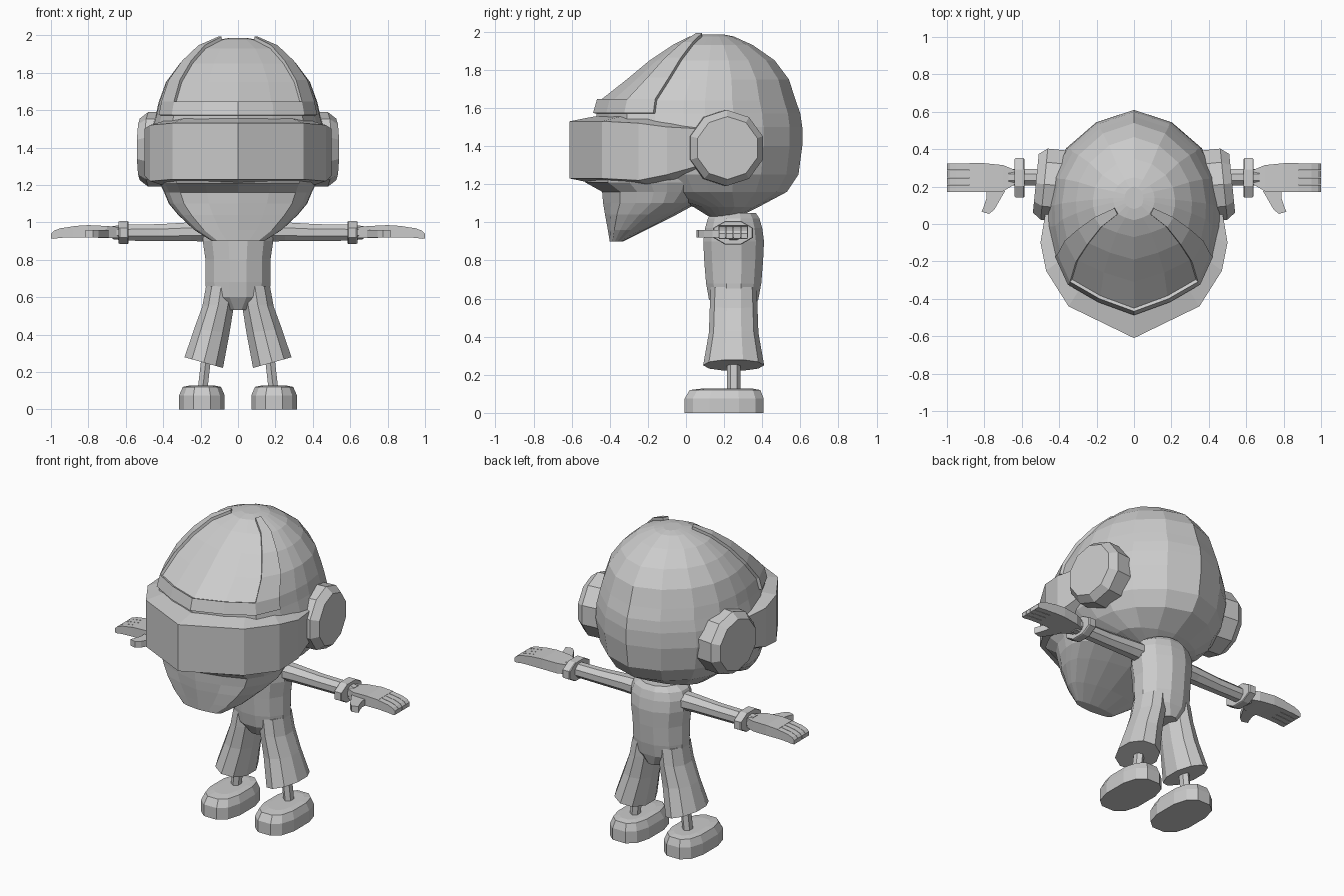
import bpy, bmesh, math
from mathutils import Vector

if "Cube" in bpy.data.objects:
    bpy.data.objects.remove(bpy.data.objects["Cube"])

grey = bpy.data.materials.new("plain_grey")
grey.diffuse_color = (0.6, 0.6, 0.6, 1)
grey.use_nodes = True
grey.node_tree.nodes["Principled BSDF"].inputs["Base Color"].default_value = grey.diffuse_color


def finish(name, bm, mirror=False):
    bmesh.ops.recalc_face_normals(bm, faces=bm.faces)
    me = bpy.data.meshes.new(name)
    bm.to_mesh(me)
    bm.free()
    me.materials.append(grey)
    ob = bpy.data.objects.new(name, me)
    bpy.context.collection.objects.link(ob)
    if mirror:
        ob.modifiers.new("mirror", 'MIRROR').use_mirror_merge = False
    return ob


def loft(name, rings, mirror=False):
    """Skin closed rings of equal length and cap both ends."""
    bm = bmesh.new()
    vs = [[bm.verts.new(p) for p in r] for r in rings]
    n = len(vs[0])
    for a, b in zip(vs, vs[1:]):
        for i in range(n):
            bm.faces.new((a[i], a[(i + 1) % n], b[(i + 1) % n], b[i]))
    bm.faces.new(vs[0])
    bm.faces.new(vs[-1])
    return finish(name, bm, mirror)


FRONT = [(0, 1), (.42, .88), (.78, .72), (.93, .46), (.99, .2)]
BACK = [(1, 0), (.95, .3), (.77, .6), (.43, .87)]


def head_ring(z, yf, yb, w, yw):
    """Keeled front, rounded back, widest at yw."""
    half = [(w * x, yw + (yf - yw) * t, z) for x, t in FRONT]
    half += [(w * x, yw + (yb - yw) * t, z) for x, t in BACK]
    return half + [(0, yb, z)] + [(-x, y, z) for x, y, z in half[:0:-1]]


def oval(z, cx, cy, rx, ry, n=10, tilt=0.0, power=1.0):
    pts = []
    for i in range(n):
        a = 2 * math.pi * (i + .5) / n
        c, s = math.cos(a), math.sin(a)
        c = math.copysign(abs(c) ** power, c)
        s = math.copysign(abs(s) ** power, s)
        pts.append((cx + rx * c, cy + ry * s, z + tilt * c))
    return pts


def x_ring(x, cy, cz, ry, rz, n=8):
    k = 1 / math.cos(math.pi / n)
    return [(x, cy + ry * k * math.cos(2 * math.pi * (i + .5) / n),
             cz + rz * k * math.sin(2 * math.pi * (i + .5) / n)) for i in range(n)]


def rect(x, y0, y1, z0, z1):
    return [(x, y0, z0), (x, y1, z0), (x, y1, z1), (x, y0, z1)]


# Helmet shell
dome = [(1.57, -.47, .60, .44, .10), (1.64, -.45, .575, .425, .10),
        (1.75, -.31, .54, .385, .11), (1.85, -.19, .465, .31, .12),
        (1.93, -.07, .35, .22, .13), (1.975, .02, .25, .11, .14)]
low = [(1.03, .12, .28, .12, .2), (1.08, .04, .38, .27, .2),
       (1.16, -.28, .53, .38, .12), (1.25, -.40, .59, .44, .1),
       (1.40, -.46, .61, .47, .1), (1.50, -.47, .61, .46, .1)]
loft("helmet", [head_ring(*r) for r in low + dome + [(1.985, .08, .2, .05, .14)]])

# Raised rim framing the front of the helmet
bm = bmesh.new()
rows = []
for r in dome:
    ring = head_ring(*r)
    row = [ring[i] for i in (-3, -2, -1, 0, 1, 2, 3)]
    rows.append([bm.verts.new(p) for p in row])
for j in range(len(rows) - 1):
    for i in range(6):
        if j == 0 or i in (0, 5):
            bm.faces.new((rows[j][i], rows[j][i + 1], rows[j + 1][i + 1], rows[j + 1][i]))
bm.verts.ensure_lookup_table()
for v in [v for v in bm.verts if not v.link_faces]:
    bm.verts.remove(v)
centre = Vector((0, .1, 1.45))
ext = bmesh.ops.extrude_face_region(bm, geom=bm.faces[:])
for v in [g for g in ext["geom"] if isinstance(g, bmesh.types.BMVert)]:
    v.co += (v.co - centre).normalized() * .018
finish("helmet_rim", bm)

# Visor band wrapping the front and sides
VISOR = [(0, -.61, 1.23, 1.53), (.35, -.44, 1.23, 1.53), (.47, -.25, 1.22, 1.52),
         (.5, -.10, 1.25, 1.50), (.47, .08, 1.30, 1.49)]


def visor_ring(top, shrink):
    half = []
    for x, y, z0, z1 in VISOR:
        z = z1 if top else z0
        if shrink < 1:
            z += .025 if top else -.03
        half.append((x * shrink, .1 + (y - .1) * shrink, z))
    return half + [(-x, y, z) for x, y, z in half[:0:-1]]


loft("visor", [visor_ring(False, .8), visor_ring(False, 1), visor_ring(True, 1),
               visor_ring(True, .82)])

# Jaw and chin below the visor
loft("jaw", [head_ring(*r) for r in (
    (.90, -.40, -.33, .14, -.35), (.96, -.41, -.21, .235, -.29),
    (1.04, -.425, -.05, .32, -.2), (1.10, -.435, .06, .37, -.12),
    (1.16, -.44, .15, .395, -.1), (1.21, -.53, .2, .42, -.1),
    (1.26, -.53, .2, .43, -.1))])

# Ear pads, leaning slightly backwards
ear = []
for d, r in ((-.10, .20), (.03, .20), (.075, .165)):
    ring = []
    for p in x_ring(.45 + d, 0, 1.39, r * .95, r * .95, 10):
        ring.append((p[0] - .10 * p[1], p[1] + .21 + d * .1, p[2]))
    ear.append(ring)
loft("ear_pad", ear, True)

# Torso
loft("torso", [oval(z, 0, cy, rx, ry, 12) for z, cy, rx, ry in (
    (.53, .26, .07, .10), (.60, .25, .175, .135), (.68, .25, .18, .15),
    (.80, .25, .18, .16), (.90, .25, .195, .165), (.97, .25, .195, .155),
    (1.02, .25, .175, .14), (1.05, .25, .13, .12))])

# Flared trouser legs
loft("trouser_leg", [oval(z, cx, cy, rx, ry, 10, t) for z, cx, cy, rx, ry, t in (
    (.66, .09, .25, .085, .12, 0), (.56, .105, .25, .09, .125, -.01),
    (.42, .14, .25, .10, .13, .01), (.25, .183, .25, .108, .16, .03))], True)

# Ankles and shoes
loft("ankle", [oval(.32, .165, .25, .03, .035, 6), oval(.10, .19, .25, .03, .035, 6)], True)
loft("shoe", [oval(z, .193, cy, rx, ry, 12, 0, .75) for z, cy, rx, ry in (
    (0, .20, .125, .213), (.075, .20, .125, .213), (.12, .205, .105, .19),
    (.127, .215, .07, .14))], True)

# Arms and cuffs
loft("arm", [x_ring(x, .25, z, ry, rz) for x, z, ry, rz in (
    (.12, .95, .06, .055), (.25, .95, .052, .05), (.42, .945, .045, .045),
    (.60, .945, .045, .043), (.67, .945, .045, .035))], True)
loft("cuff", [x_ring(x, .247, .945, r, r * .58) for x, r in (
    (.585, .10), (.59, .105), (.632, .105), (.638, .10))], True)

# Hand: palm, four fingers and thumb
loft("palm", [rect(*r) for r in (
    (.64, .21, .29, .915, .975), (.70, .175, .315, .915, .98),
    (.80, .17, .325, .92, .985), (.88, .172, .325, .92, .98))], True)
for i in range(4):
    y0 = .172 + i * .0385
    loft("finger_%d" % (i + 1), [rect(x, y0, y0 + .036, z0, z1) for x, z0, z1 in (
        (.87, .92, .98), (.95, .917, .968), (.985, .912, .955),
        (1.0, .915, .94))], True)
thumb = []
for x, y, w in ((.74, .19, .05), (.755, .13, .033), (.775, .085, .028), (.795, .06, .02)):
    thumb.append([(x - w, y - w * .3, .92), (x + w, y + w * .3, .92),
                  (x + w, y + w * .3, .96), (x - w, y - w * .3, .96)])
loft("thumb", thumb, True)
